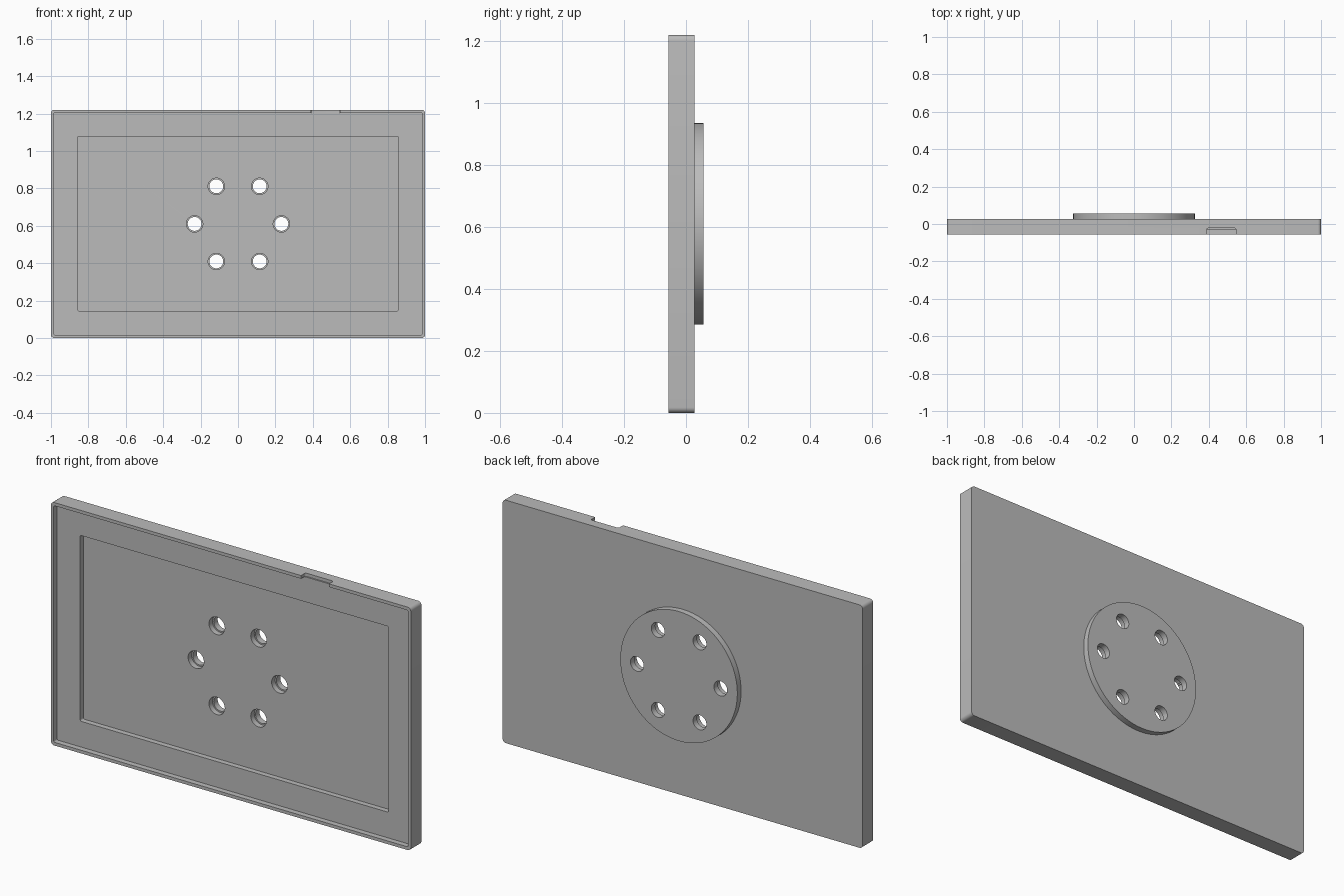
import bpy, bmesh, math
from mathutils import Matrix, Vector

cube = bpy.data.objects.get("Cube")
if cube:
    bpy.data.objects.remove(cube, do_unlink=True)

MID = 0.61                      # height of the panel centre
FRONT, BACK, DISC = -0.057, 0.027, 0.057

grey = bpy.data.materials.new("plain_grey")
grey.use_nodes = True
grey.diffuse_color = (0.5, 0.5, 0.5, 1)
grey.node_tree.nodes["Principled BSDF"].inputs["Base Color"].default_value = (0.5, 0.5, 0.5, 1)


def finish(bm, name):
    bmesh.ops.recalc_face_normals(bm, faces=bm.faces)
    mesh = bpy.data.meshes.new(name)
    bm.to_mesh(mesh)
    bm.free()
    mesh.materials.append(grey)
    obj = bpy.data.objects.new(name, mesh)
    bpy.context.collection.objects.link(obj)
    return obj


def slab(name, x0, x1, y0, y1, z0, z1, radius=0, axis=1):
    """Box whose edges along the given axis are rounded."""
    bm = bmesh.new()
    bmesh.ops.create_cube(bm, size=1)
    size = Vector((x1 - x0, y1 - y0, z1 - z0))
    bmesh.ops.scale(bm, vec=size, verts=bm.verts)
    bmesh.ops.translate(bm, vec=((x0 + x1) / 2, (y0 + y1) / 2, (z0 + z1) / 2), verts=bm.verts)
    if radius:
        edges = [e for e in bm.edges
                 if abs(e.verts[0].co[axis] - e.verts[1].co[axis]) > size[axis] / 2]
        bmesh.ops.bevel(bm, geom=edges, offset=radius, segments=6, profile=0.5, affect='EDGES')
    return finish(bm, name)


def rod(name, x, z, radius, y0, y1, sides):
    """Cylinder lying along y."""
    bm = bmesh.new()
    place = Matrix.Translation((x, (y0 + y1) / 2, z)) @ Matrix.Rotation(math.pi / 2, 4, 'X')
    bmesh.ops.create_cone(bm, cap_ends=True, segments=sides, radius1=radius,
                          radius2=radius, depth=y1 - y0, matrix=place)
    return finish(bm, name)


def combine(target, tool, operation):
    mod = target.modifiers.new(tool.name, 'BOOLEAN')
    mod.operation, mod.solver, mod.object = operation, 'EXACT', tool
    bpy.context.view_layer.objects.active = target
    bpy.ops.object.modifier_apply(modifier=mod.name)
    bpy.data.objects.remove(tool, do_unlink=True)


# Panel with round mounting disc on the back
panel = slab("mounting_panel", -1, 1, FRONT, BACK, 0, 2 * MID, 0.018)
combine(panel, rod("mounting_disc", 0, MID, 0.325, 0.015, DISC, 128), 'UNION')

# Shallow front recess, deeper pocket and notch in the top rim
combine(panel, slab("recess", -0.984, 0.984, -0.2, -0.029, 0.016, 2 * MID - 0.016, 0.006), 'DIFFERENCE')
combine(panel, slab("pocket", -0.857, 0.857, -0.2, -0.002, 0.145, 1.078, 0.008), 'DIFFERENCE')
combine(panel, slab("notch", 0.39, 0.545, -0.2, -0.022, 2 * MID - 0.016, 1.4, 0.008, axis=2), 'DIFFERENCE')

# Ring of six stepped screw holes
for i in range(6):
    angle = i * math.pi / 3
    x, z = 0.232 * math.cos(angle), MID + 0.232 * math.sin(angle)
    combine(panel, rod("screw_hole", x, z, 0.037, -0.2, 0.2, 40), 'DIFFERENCE')
    combine(panel, rod("counterbore", x, z, 0.044, -0.2, 0.026, 40), 'DIFFERENCE')

# Smooth round walls, sharp edges kept
bpy.ops.object.select_all(action='DESELECT')
panel.select_set(True)
bpy.context.view_layer.objects.active = panel
bpy.ops.object.shade_smooth_by_angle(angle=math.radians(30))
